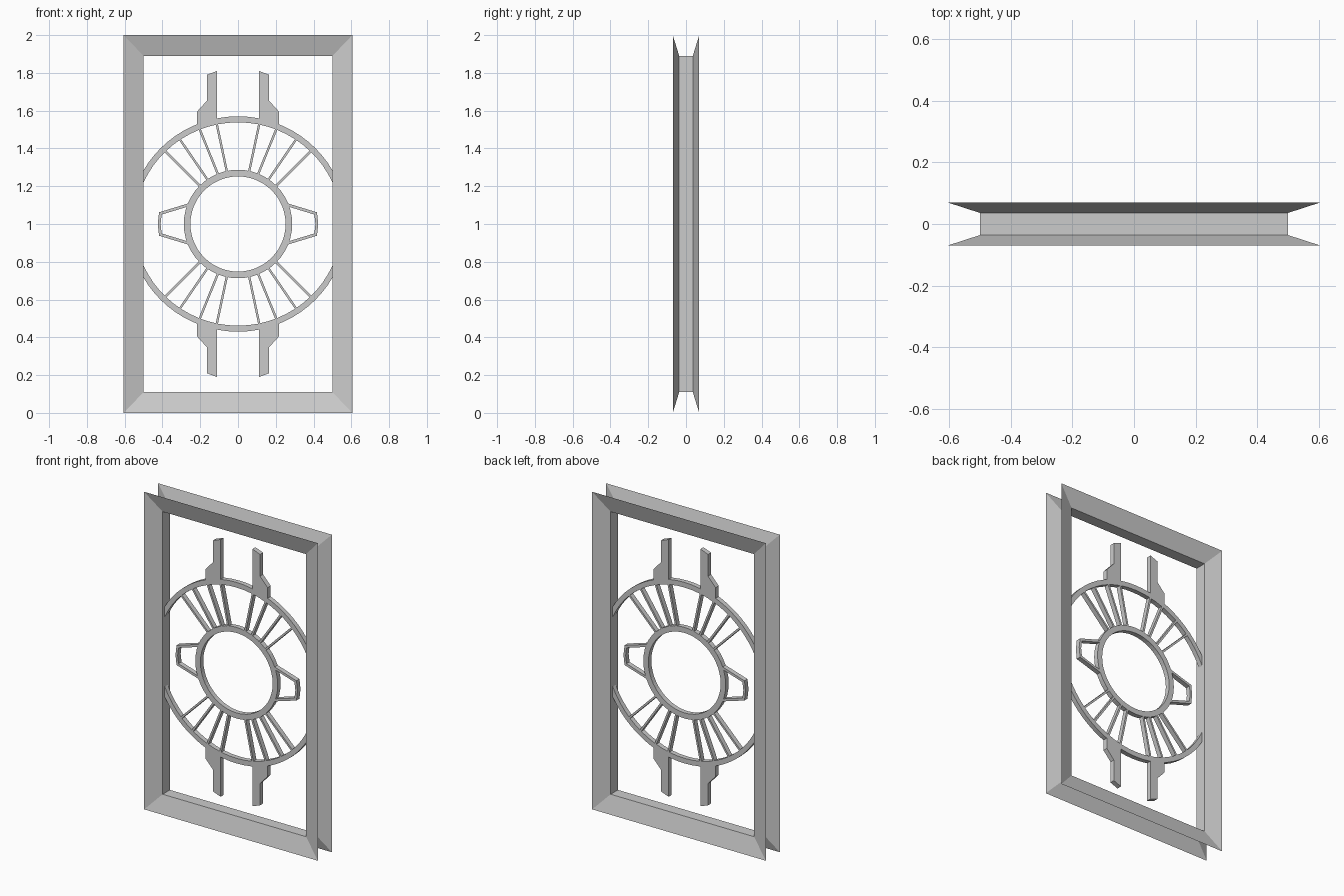
import bpy
from math import cos, sin, acos, pi, radians

cube = bpy.data.objects.get("Cube")
if cube:
    bpy.data.objects.remove(cube)

DEPTH = 0.03      # thickness of the lattice
OPEN_X = 0.5      # half width of the frame opening

grey = bpy.data.materials.new("plain_grey")
grey.use_nodes = True
COLOUR = (0.6, 0.6, 0.6, 1)
grey.diffuse_color = COLOUR
grey.node_tree.nodes["Principled BSDF"].inputs["Base Color"].default_value = COLOUR


def make(name, verts, faces, mirror=""):
    """Mesh object centred at mid height, mirrored over the named axes."""
    mesh = bpy.data.meshes.new(name)
    mesh.from_pydata(verts, [], faces)
    mesh.materials.append(grey)
    obj = bpy.data.objects.new(name, mesh)
    obj.location.z = 1
    bpy.context.collection.objects.link(obj)
    if mirror:
        mod = obj.modifiers.new("mirror", 'MIRROR')
        mod.use_axis = ["X" in mirror, False, "Z" in mirror]
        mod.use_mirror_merge = False
    return obj


def slab(name, outer, inner, closed=False, mirror=""):
    """Flat bar of even depth between two matching (x, z) rails."""
    n = len(outer)
    verts = []
    for (ox, oz), (ix, iz) in zip(outer, inner):
        verts += [(ox, -DEPTH / 2, oz), (ix, -DEPTH / 2, iz),
                  (ix, DEPTH / 2, iz), (ox, DEPTH / 2, oz)]
    faces = []
    for i in range(n if closed else n - 1):
        a, b = 4 * i, 4 * ((i + 1) % n)
        faces += [(a + k, a + (k + 1) % 4, b + (k + 1) % 4, b + k) for k in range(4)]
    if not closed:
        e = 4 * (n - 1)
        faces += [(3, 2, 1, 0), (e, e + 1, e + 2, e + 3)]
    obj = make(name, verts, faces, mirror)
    obj.data.validate()
    return obj


def ellipse(a, b, start, end, steps):
    ts = [start + (end - start) * i / steps for i in range(steps + 1)]
    return [(a * cos(t), b * sin(t)) for t in ts]


# Frame: thin sheet with flared front and back lips around a flat band
verts, faces = [], []
for hx, y, hz in [(0.605, -0.07, 1), (OPEN_X, -0.036, 0.89),
                  (OPEN_X, 0.036, 0.89), (0.605, 0.07, 1)]:
    verts += [(-hx, y, -hz), (hx, y, -hz), (hx, y, hz), (-hx, y, hz)]
for row in range(3):
    for k in range(4):
        a, b = 4 * row + k, 4 * row + (k + 1) % 4
        faces.append((a, b, b + 4, a + 4))
make("frame", verts, faces)


# Central ring
def circle(r):
    return ellipse(r, r, 0, 2 * pi, 48)[:-1]


slab("centre_ring", circle(0.287), circle(0.252), closed=True)


# Large arcs, cut off where they meet the frame
def arc(a, b):
    t = acos(OPEN_X / a)
    return ellipse(a, b, t, pi - t, 24)


slab("outer_arcs", arc(0.577, 0.57), arc(0.548, 0.538), mirror="Z")

# Radial spokes between ring and arcs
for i, angle in enumerate((45, 55.5, 68, 78)):
    c, s = cos(radians(angle)), sin(radians(angle))
    w = 0.006
    left = [(r * c - w * s, r * s + w * c) for r in (0.28, 0.55)]
    right = [(r * c + w * s, r * s - w * c) for r in (0.28, 0.55)]
    slab(f"spokes_{i + 1}", left, right, mirror="XZ")

# Prongs above and below the arcs
slab("prongs",
     [(0.217, 0.52), (0.217, 0.595), (0.164, 0.653), (0.164, 0.79)],
     [(0.111, 0.55), (0.111, 0.595), (0.111, 0.653), (0.111, 0.81)],
     mirror="XZ")


# Side brackets on the ring
def bracket(points):
    return points + [(x, -z) for x, z in reversed(points[:-1])]


slab("side_brackets",
     bracket([(0.26, 0.11), (0.418, 0.062), (0.425, 0)]),
     bracket([(0.26, 0.094), (0.404, 0.05), (0.41, 0)]),
     mirror="X")
